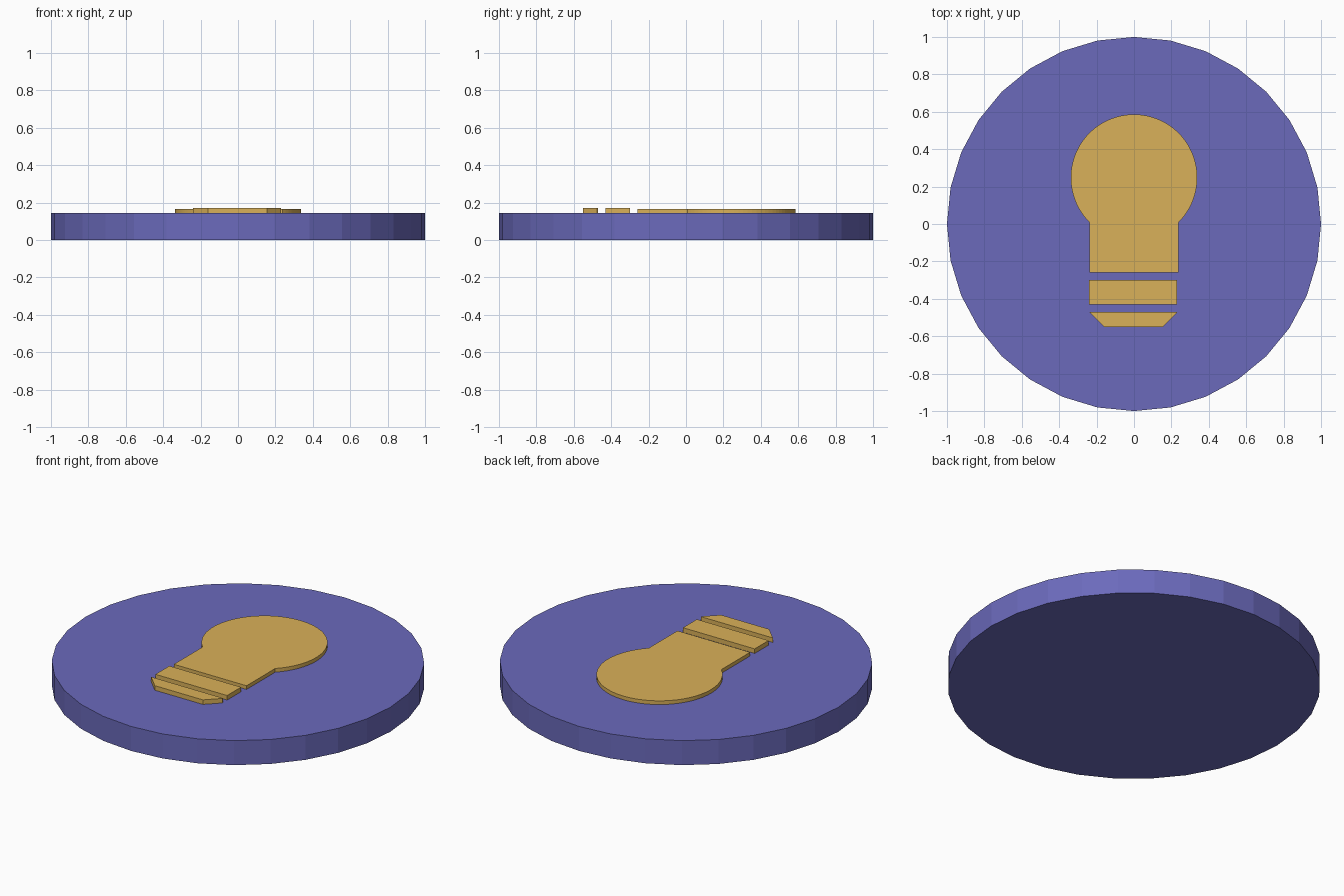
import bpy, bmesh, math

if "Cube" in bpy.data.objects:
    bpy.data.objects.remove(bpy.data.objects["Cube"])


def material(name, rgb):
    m = bpy.data.materials.new(name)
    m.diffuse_color = (*rgb, 1.0)
    m.use_nodes = True
    m.node_tree.nodes["Principled BSDF"].inputs["Base Color"].default_value = m.diffuse_color
    return m


BLUE = material("violet blue", (0.147, 0.144, 0.50))
GOLD = material("gold", (0.70, 0.44, 0.10))


def plate(name, outline, z0, z1, mat):
    """Extrude a counter-clockwise outline from z0 to z1."""
    bm = bmesh.new()
    face = bm.faces.new([bm.verts.new((x, y, z0)) for x, y in outline])
    top = bmesh.ops.extrude_face_region(bm, geom=[face], use_keep_orig=True)
    verts = [g for g in top["geom"] if isinstance(g, bmesh.types.BMVert)]
    bmesh.ops.translate(bm, verts=verts, vec=(0, 0, z1 - z0))
    bmesh.ops.recalc_face_normals(bm, faces=bm.faces)
    mesh = bpy.data.meshes.new(name)
    bm.to_mesh(mesh)
    bm.free()
    mesh.materials.append(mat)
    obj = bpy.data.objects.new(name, mesh)
    bpy.context.collection.objects.link(obj)
    return obj


def arc(cx, cy, r, a0, a1, n):
    return [(cx + r * math.cos(a0 + (a1 - a0) * i / n),
             cy + r * math.sin(a0 + (a1 - a0) * i / n)) for i in range(n + 1)]


Z = 0.145  # top of the disc

# 32-sided base disc
plate("base_disc", arc(0, 0, 1, 0, 2 * math.pi, 32)[:-1], 0, Z, BLUE)

# Bulb: round glass running into a straight neck
radius, cy, neck = 0.338, 0.248, 0.238
start = -math.acos(neck / radius)
glass = arc(0, cy, radius, start, math.pi - start, 64)
plate("bulb_glass", [(-neck, -0.26), (neck, -0.26)] + glass, Z - 0.005, 0.167, GOLD)

# Screw band and tapered tip
plate("screw_band", [(-0.24, -0.43), (0.23, -0.43), (0.23, -0.30), (-0.24, -0.30)],
      Z - 0.005, 0.172, GOLD)
plate("bulb_tip", [(-0.16, -0.55), (0.155, -0.55), (0.23, -0.475), (0.23, -0.47),
                   (-0.24, -0.47), (-0.235, -0.475)], Z - 0.005, 0.172, GOLD)
